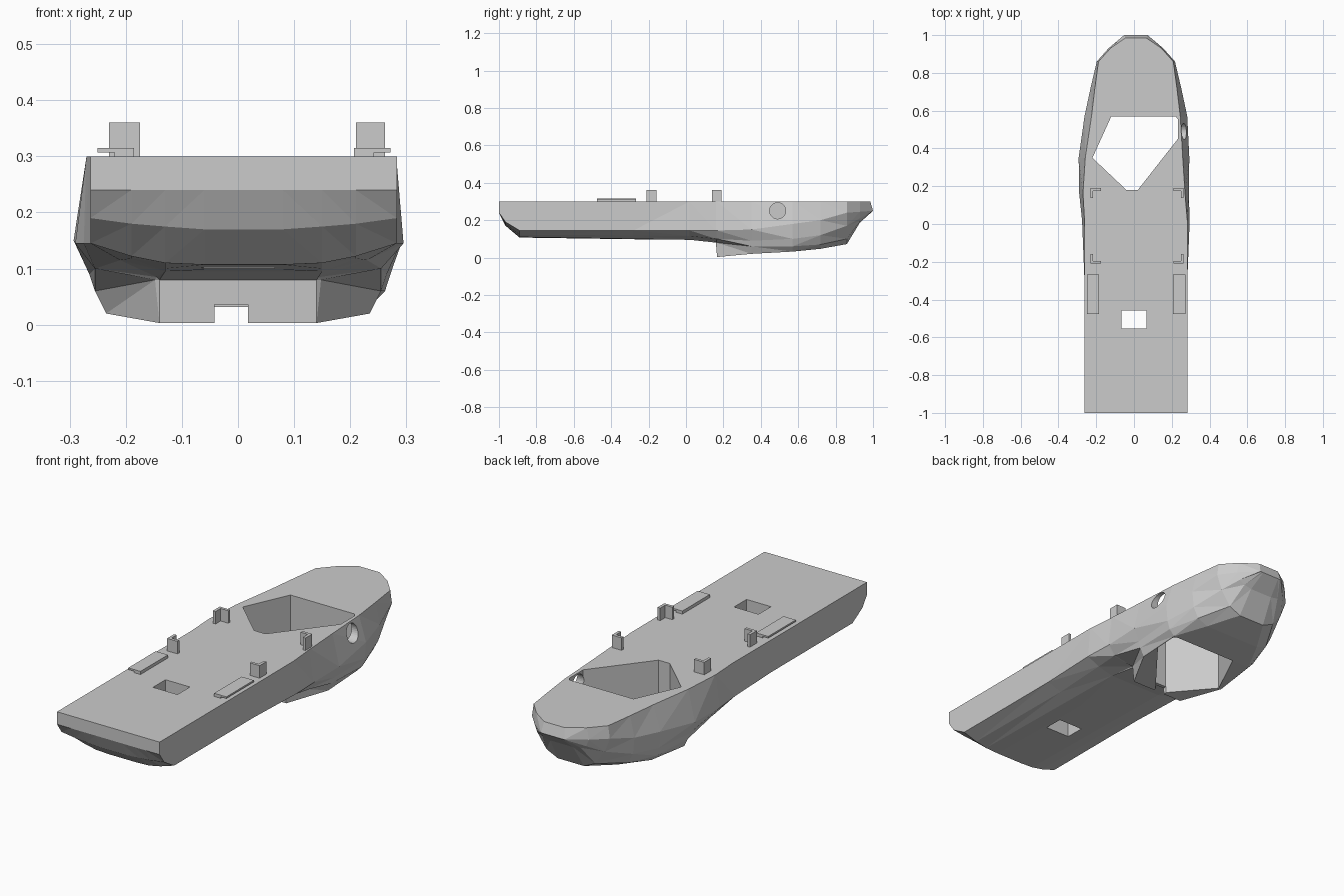
import bpy, bmesh
from mathutils import Matrix
from math import pi

if "Cube" in bpy.data.objects:
    bpy.data.objects.remove(bpy.data.objects["Cube"])

CX = 0.01  # deck centre line


def finish(bm, name):
    bmesh.ops.recalc_face_normals(bm, faces=bm.faces)
    me = bpy.data.meshes.new(name)
    bm.to_mesh(me)
    bm.free()
    ob = bpy.data.objects.new(name, me)
    bpy.context.collection.objects.link(ob)
    return ob


def prism(name, outline, z0, z1):
    bm = bmesh.new()
    face = bm.faces.new([bm.verts.new((x, y, z0)) for x, y in outline])
    ext = bmesh.ops.extrude_face_region(bm, geom=[face])
    for v in ext["geom"]:
        if isinstance(v, bmesh.types.BMVert):
            v.co.z = z1
    return finish(bm, name)


def box(name, x0, x1, y0, y1, z0, z1):
    return prism(name, [(x0, y0), (x1, y0), (x1, y1), (x0, y1)], z0, z1)


def cut(target, cutter):
    mod = target.modifiers.new("cut", "BOOLEAN")
    mod.operation = "DIFFERENCE"
    mod.solver = "EXACT"
    mod.object = cutter
    bpy.context.view_layer.objects.active = target
    bpy.ops.object.modifier_apply(modifier=mod.name)
    bpy.data.objects.remove(cutter)


# Hull stations: y, deck half width, then four (half width, z) points down to the keel
stations = [
    (-1.0, .273, (.273, .24), (.20, .24), (.14, .24), (.07, .24)),
    (-.965, .273, (.273, .19), (.20, .18), (.14, .175), (.07, .17)),
    (-.89, .273, (.273, .145), (.20, .122), (.14, .11), (.07, .107)),
    (-.28, .273, (.273, .145), (.20, .118), (.14, .10), (.07, .098)),
    (.02, .272, (.285, .145), (.22, .115), (.14, .095), (.07, .095)),
    (.16, .270, (.29, .145), (.255, .10), (.145, .085), (.14, .08)),
    (.166, .270, (.29, .145), (.255, .10), (.148, .08), (.14, .003)),
    (.35, .258, (.293, .15), (.265, .09), (.255, .06), (.235, .020)),
    (.57, .235, (.272, .18), (.265, .10), (.252, .06), (.225, .032)),
    (.72, .217, (.24, .20), (.232, .12), (.205, .07), (.15, .047)),
    (.86, .198, (.207, .24), (.18, .17), (.13, .10), (.07, .072)),
    (.93, .135, (.145, .245), (.13, .21), (.10, .195), (.06, .187)),
    (1.0, .055, (.062, .25), (.055, .25), (.045, .25), (.03, .25)),
]
bm = bmesh.new()
rings = []
for y, deck, *pts in stations:
    half = [(deck, .30)] + pts
    cx = 0.0 if .1 < y < .5 else CX
    ring = []
    for side, seq in ((-1, half), (1, half[::-1])):
        for w, z in seq:
            yy = .985 if y == 1.0 and z > .29 else y
            ring.append(bm.verts.new((cx + side * w, yy, z)))
    rings.append(ring)
for a, b in zip(rings, rings[1:]):
    n = len(a)
    for i in range(n):
        bm.faces.new((a[i], a[(i + 1) % n], b[(i + 1) % n], b[i]))
bm.faces.new(rings[0])
bm.faces.new(rings[-1])
bmesh.ops.triangulate(bm, faces=bm.faces)
hull = finish(bm, "hull")

# Large well, small hatch, notch in the bowl's front wall
cut(hull, prism("well_cutter", [(-.12, .57), (.22, .57), (.232, .555), (.232, .45),
                                (.02, .18), (-.04, .18), (-.22, .35)], -.2, .5))
cut(hull, box("hatch_cutter", -.065, .065, -.553, -.458, -.2, .5))
cut(hull, box("notch_cutter", -.042, .018, .10, .20, -.1, .036))

# Round port through the right wall into the well
bm = bmesh.new()
bmesh.ops.create_cone(bm, cap_ends=True, segments=32, radius1=.043, radius2=.043, depth=.24,
                      matrix=Matrix.Translation((.30, .49, .25)) @ Matrix.Rotation(pi / 2, 4, "Y"))
cut(hull, finish(bm, "port_cutter"))

# Corner brackets and stepped rails on the deck, both sides
T = .014
for label, s, ox, shift in (("left", 1, -.23, .055), ("right", -1, .262, .052)):
    for end, oy, d in (("front", -.21, 1), ("back", .19, -1)):
        outline = [(0, 0), (shift, 0), (shift, T), (T, T), (T, .052), (0, .052)]
        prism(f"{label}_{end}_bracket", [(ox + s * x, oy + d * y) for x, y in outline], .295, .36)

    rx = -.25 if s == 1 else .272
    bm = bmesh.new()
    section = [(.03, .298), (.065, .298), (.065, .315), (0, .315), (0, .307), (.03, .307)]
    face = bm.faces.new([bm.verts.new((rx + s * x, -.477, z)) for x, z in section])
    ext = bmesh.ops.extrude_face_region(bm, geom=[face])
    for v in ext["geom"]:
        if isinstance(v, bmesh.types.BMVert):
            v.co.y = -.268
    finish(bm, f"{label}_rail")
